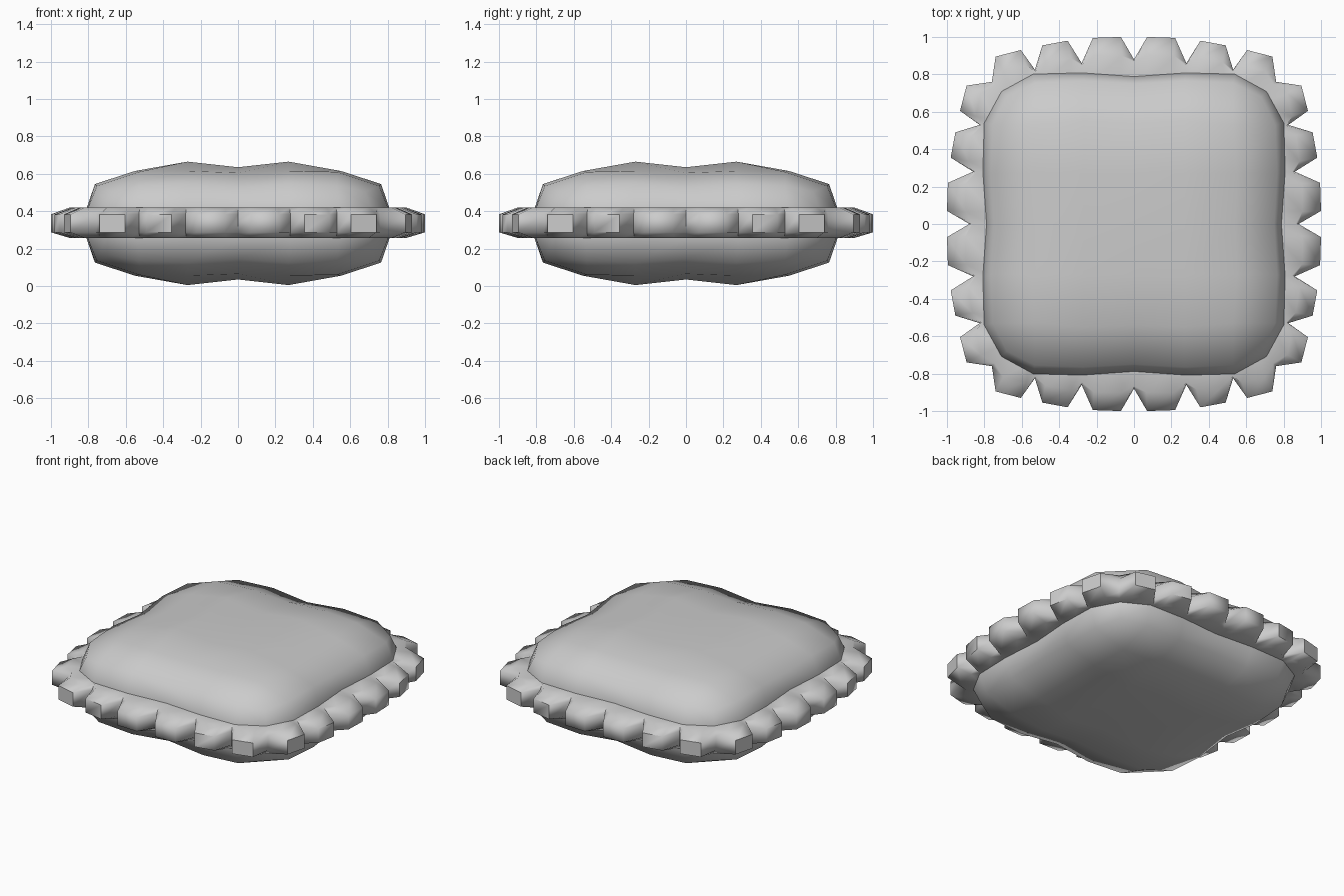
import bpy, bmesh, math

if "Cube" in bpy.data.objects:
    bpy.data.objects.remove(bpy.data.objects["Cube"])

ZC = 0.335

def make(name, verts, faces, angle):
    me = bpy.data.meshes.new(name)
    bm = bmesh.new()
    vs = [bm.verts.new((x, y, z + ZC)) for x, y, z in verts]
    for f in faces:
        bm.faces.new([vs[i] for i in f])
    bmesh.ops.remove_doubles(bm, verts=bm.verts, dist=0.0005)
    bmesh.ops.recalc_face_normals(bm, faces=bm.faces)
    bm.to_mesh(me)
    bm.free()
    ob = bpy.data.objects.new(name, me)
    bpy.context.collection.objects.link(ob)
    bpy.context.view_layer.objects.active = ob
    ob.select_set(True)
    bpy.ops.object.shade_smooth_by_angle(angle=math.radians(angle))
    ob.select_set(False)
    return ob

# cushion: one eighth of the puffy top, repeated by symmetry
TOP = {(0, 0): (0, 0, .285), (1, 0): (.27, 0, .30), (1, 1): (.27, .27, .33),
       (2, 0): (.54, 0, .27), (2, 1): (.55, .27, .28), (2, 2): (.53, .53, .275),
       (3, 0): (.75, 0, .19), (3, 1): (.765, .27, .21),
       (3, 2): (.755, .53, .20), (3, 3): (.68, .68, .17)}
SEAM = {0: (.79, 0), 1: (.81, .28), 2: (.803, .54), 3: (.71, .71)}

def point(i, j, side, seam=False):
    a, b = max(abs(i), abs(j)), min(abs(i), abs(j))
    p, q, h = (*SEAM[b], .08) if seam else TOP[a, b]
    x, y = (p, q) if abs(i) >= abs(j) else (q, p)
    return (math.copysign(x, i), math.copysign(y, j), h * side)

verts, faces = [], []

def quad(*pts):
    n = len(verts)
    verts.extend(pts)
    faces.append(tuple(range(n, n + len(pts))))

border = ([(i, -3) for i in range(-3, 3)] + [(3, j) for j in range(-3, 3)] +
          [(i, 3) for i in range(3, -3, -1)] + [(-3, j) for j in range(3, -3, -1)])
for s in (1, -1):
    for i in range(-3, 3):
        for j in range(-3, 3):
            quad(*[point(a, b, s) for a, b in
                   ((i, j), (i + 1, j), (i + 1, j + 1), (i, j + 1))])
for k, a in enumerate(border):
    b = border[(k + 1) % len(border)]
    for s in (1, -1):
        quad(point(*a, s), point(*b, s), point(*b, s, True), point(*a, s, True))
    quad(point(*a, 1, True), point(*b, 1, True), point(*b, -1, True), point(*a, -1, True))
make("cushion", verts, faces, 80)

# ruffled trim: columns (inner, shoulder, outer) along half a side
HALF = [((0, .76), (0, .865), (0, .88)),
        ((.07, .76), (.065, .90), (.07, 1.0)),
        ((.21, .77), (.215, .90), (.22, .995)),
        ((.28, .77), (.277, .845), (.28, .86)),
        ((.34, .77), (.335, .885), (.355, .98)),
        ((.48, .76), (.475, .865), (.49, .955)),
        ((.52, .755), (.525, .815), (.53, .825)),
        ((.56, .74), (.575, .845), (.605, .93)),
        ((.64, .69), (.70, .82), (.74, .895)),
        ((.67, .67), (.745, .745), (.76, .76))]
side = [tuple((-x, y) for x, y in c) for c in HALF[:0:-1]] + HALF[:-1]
cols = []
for k in range(4):
    c, s = round(math.cos(-k * math.pi / 2)), round(math.sin(-k * math.pi / 2))
    cols += [[(x * c - y * s, x * s + y * c) for x, y in col] for col in side]
tv, tf = [], []
for a, b, o in cols:
    tv += [(*a, .085), (*b, .085), (*o, .048), (*o, -.048), (*b, -.078), (*a, -.078)]
n = len(cols)
for k in range(n):
    m = (k + 1) % n
    for j in range(6):
        l = (j + 1) % 6
        tf.append((k * 6 + j, m * 6 + j, m * 6 + l, k * 6 + l))
make("ruffled_trim", tv, tf, 65)
